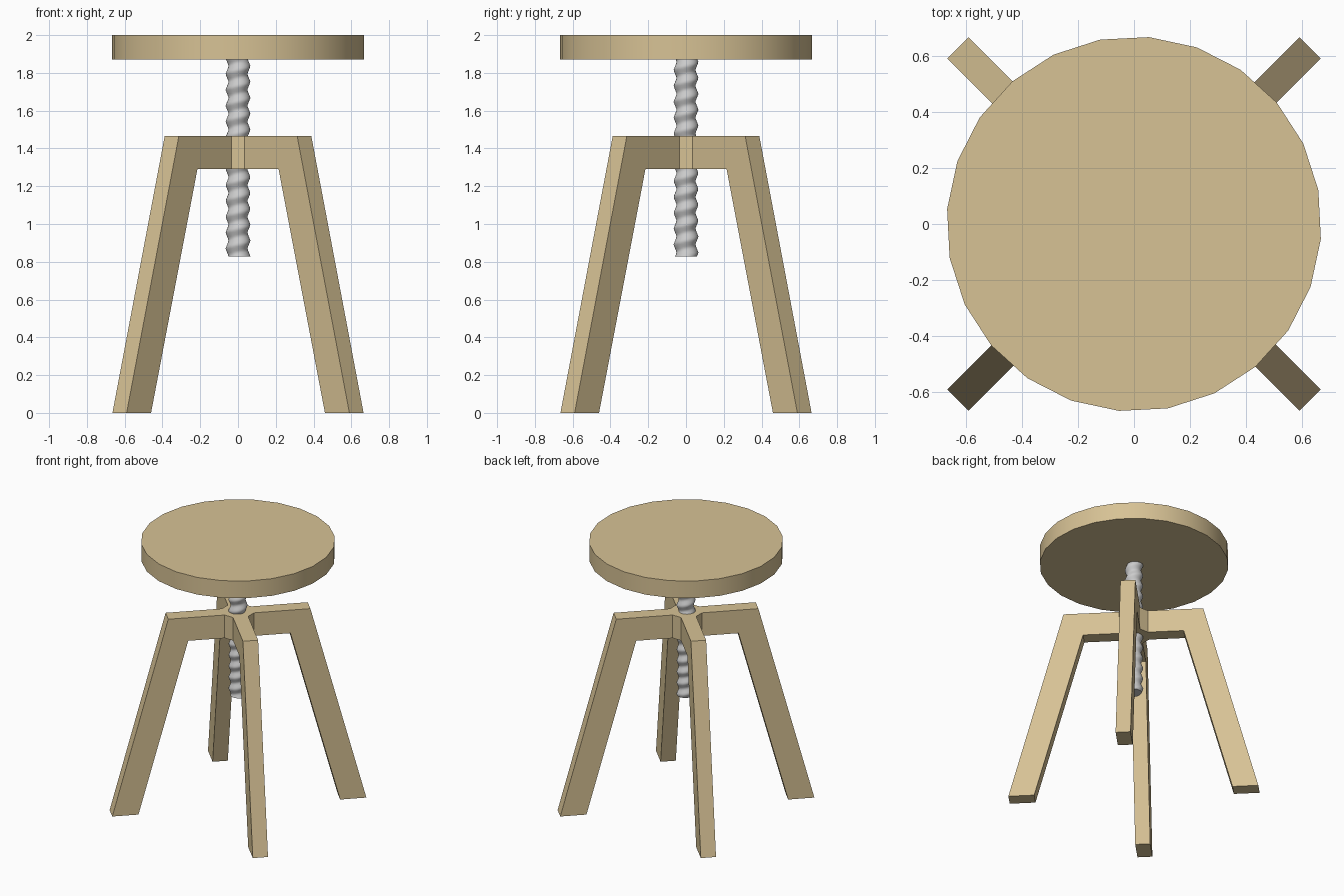
import bpy, bmesh, math

if "Cube" in bpy.data.objects:
    bpy.data.objects.remove(bpy.data.objects["Cube"])


def material(name, rgb):
    m = bpy.data.materials.new(name)
    m.diffuse_color = (*rgb, 1)
    m.use_nodes = True
    m.node_tree.nodes["Principled BSDF"].inputs["Base Color"].default_value = m.diffuse_color
    return m


def finish(name, bm, mat, smooth_angle=None):
    bmesh.ops.remove_doubles(bm, verts=bm.verts, dist=1e-5)
    bmesh.ops.recalc_face_normals(bm, faces=bm.faces)
    me = bpy.data.meshes.new(name)
    bm.to_mesh(me)
    bm.free()
    me.materials.append(mat)
    ob = bpy.data.objects.new(name, me)
    bpy.context.collection.objects.link(ob)
    if smooth_angle:
        bpy.ops.object.select_all(action='DESELECT')
        ob.select_set(True)
        bpy.context.view_layer.objects.active = ob
        bpy.ops.object.shade_smooth_by_angle(angle=math.radians(smooth_angle))
    return ob


wood = material("pale wood", (0.68, 0.54, 0.30))
steel = material("grey steel", (0.60, 0.60, 0.60))


def lathe_rows(rows, sides, radius, offset=0.0):
    """Capped tube; radius(z, angle) gives the outline."""
    bm = bmesh.new()
    rings = []
    for z in rows:
        ring = []
        for i in range(sides):
            a = offset + math.tau * i / sides
            r = radius(z, a)
            ring.append(bm.verts.new((r * math.cos(a), r * math.sin(a), z)))
        rings.append(ring)
    for lo, hi in zip(rings, rings[1:]):
        for i in range(sides):
            j = (i + 1) % sides
            bm.faces.new((lo[i], lo[j], hi[j], hi[i]))
    bm.faces.new(rings[0])
    bm.faces.new(rings[-1])
    return bm


# Round seat, 24 sides
finish("seat", lathe_rows((1.87, 2.0), 24, lambda z, a: 0.668, math.radians(10.4)),
       wood, 30)

# Threaded spindle with a helical ridge
PITCH, Z0, Z1, ROWS = 0.084, 0.828, 1.87, 98


def thread(z, a):
    t = ((z - Z0) / PITCH - a / math.tau) % 1.0
    return 0.049 + 0.017 * abs(2 * t - 1)


finish("screw_spindle",
       lathe_rows([Z0 + (Z1 - Z0) * k / ROWS for k in range(ROWS + 1)], 24, thread),
       steel, 50)

# Four-legged frame: each leg is an extruded bent profile (radius, height)
HALF = 0.053
PROFILE = [(0.1025, 1.465), (0.496, 1.465), (0.887, 0), (0.704, 0),
           (0.357, 1.29), (0.1025, 1.29)]
bm = bmesh.new()
legs = []
for k in range(4):
    a = math.radians(45 + 90 * k)
    c, s = math.cos(a), math.sin(a)
    right, left = [[bm.verts.new((r * c - h * s, r * s + h * c, z)) for r, z in PROFILE]
                   for h in (-HALF, HALF)]
    bm.faces.new(right)
    bm.faces.new(left)
    for i in range(5):
        bm.faces.new((right[i], right[i + 1], left[i + 1], left[i]))
    legs.append((right, left))

# Hub joining the legs, with chamfered inner corners
for k in range(4):
    left, right = legs[k][1], legs[(k + 1) % 4][0]
    bm.faces.new((left[0], left[5], right[5], right[0]))
for i in (0, 5):
    bm.faces.new([side[i] for leg in legs for side in leg])
finish("leg_frame", bm, wood)
